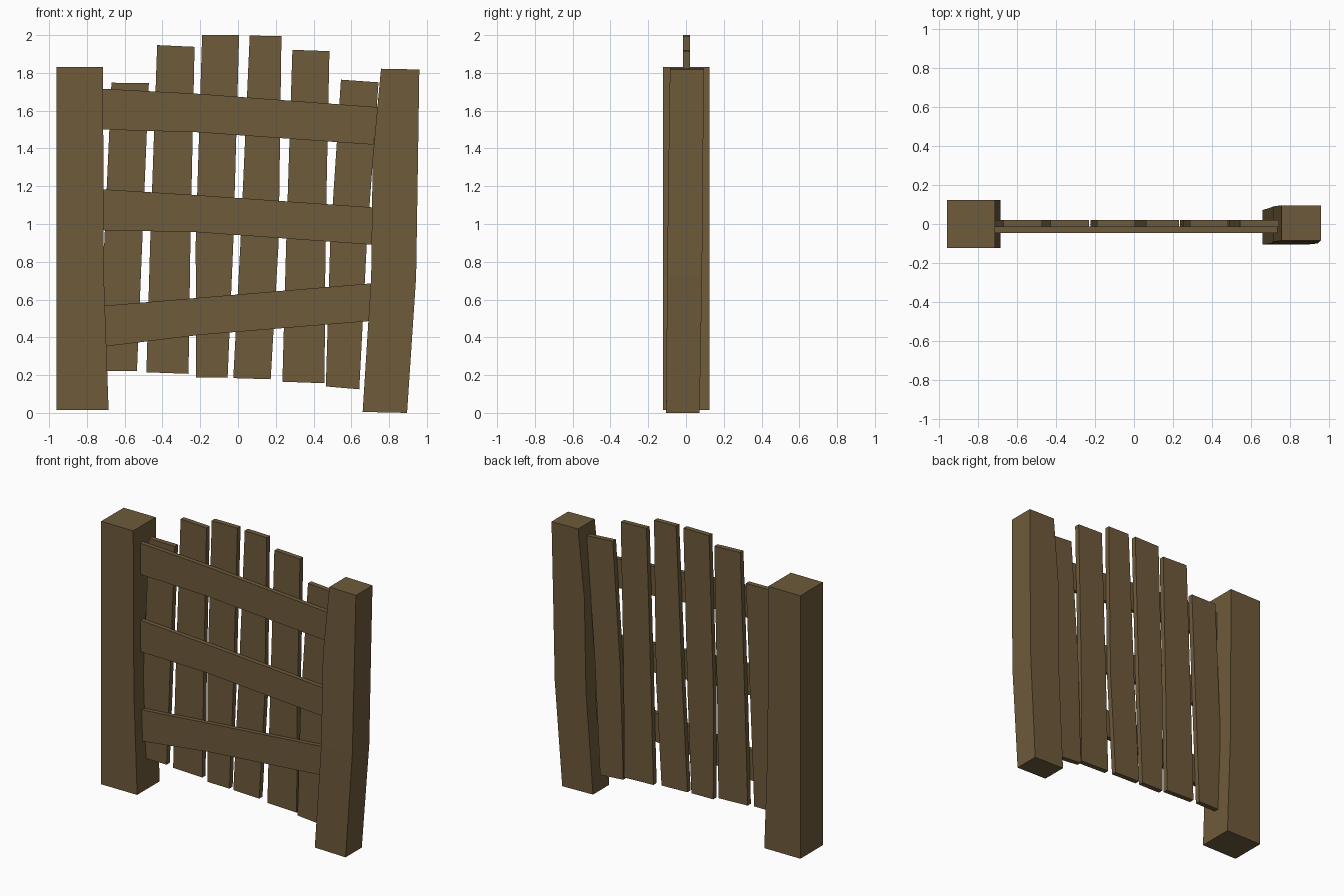
import bpy, bmesh

wood = bpy.data.materials.new("weathered_brown_wood")
wood.diffuse_color = (0.155, 0.103, 0.043, 1)


def board(name, sections):
    """Loft a four-sided board; section = (x1, z1, x2, z2, y_front, y_back)."""
    bm = bmesh.new()
    rings = []
    for x1, z1, x2, z2, yf, yb in sections:
        pts = ((x1, yf, z1), (x2, yf, z2), (x2, yb, z2), (x1, yb, z1))
        rings.append([bm.verts.new(p) for p in pts])
    for a, b in zip(rings, rings[1:]):
        for i in range(4):
            j = (i + 1) % 4
            bm.faces.new((a[i], a[j], b[j], b[i]))
    bm.faces.new(rings[0][::-1])
    bm.faces.new(rings[-1])
    bmesh.ops.recalc_face_normals(bm, faces=bm.faces)
    me = bpy.data.meshes.new(name)
    bm.to_mesh(me)
    bm.free()
    me.materials.append(wood)
    ob = bpy.data.objects.new(name, me)
    bpy.context.collection.objects.link(ob)


# Posts: thick, slightly bent timbers
board("left_post", [
    (-0.96, 0.015, -0.685, 0.015, -0.122, 0.124),
    (-0.96, 0.72, -0.71, 0.72, -0.122, 0.124),
    (-0.96, 1.83, -0.715, 1.83, -0.122, 0.124)])
board("right_post", [
    (0.66, 0.005, 0.895, 0.0, -0.105, 0.072),
    (0.705, 0.72, 0.943, 0.72, -0.10, 0.085),
    (0.713, 1.35, 0.953, 1.35, -0.092, 0.09),
    (0.757, 1.822, 0.96, 1.818, -0.085, 0.096)])

# Upright planks: bottom, middle and top edges as (x left, x right, z left, z right)
planks = [
    ((-0.74, -0.535, 0.223, 0.223), (-0.708, -0.507, 0.9, 0.9), (-0.67, -0.472, 1.748, 1.746)),
    ((-0.485, -0.262, 0.215, 0.207), (-0.465, -0.252, 0.9, 0.9), (-0.428, -0.23, 1.947, 1.938)),
    ((-0.222, -0.055, 0.188, 0.186), (-0.224, -0.025, 0.9, 0.9), (-0.19, 0.006, 2.0, 2.0)),
    ((-0.025, 0.173, 0.184, 0.178), (0.013, 0.215, 0.9, 0.9), (0.062, 0.23, 1.998, 1.994)),
    ((0.235, 0.458, 0.165, 0.157), (0.255, 0.463, 0.9, 0.9), (0.288, 0.484, 1.922, 1.915)),
    ((0.465, 0.642, 0.14, 0.125), (0.488, 0.682, 0.9, 0.9), (0.545, 0.744, 1.764, 1.75)),
]
for n, plank in enumerate(planks, 1):
    board(f"plank_{n}", [(xl, zl, xr, zr, -0.015, 0.02) for xl, xr, zl, zr in plank])

# Cross rails: left end, bend and right end as (x bottom, z bottom, x top, z top)
rails = {
    "upper": ((-0.718, 1.50, -0.718, 1.716), (-0.22, 1.486, -0.22, 1.69), (0.717, 1.42, 0.745, 1.618)),
    "middle": ((-0.715, 0.967, -0.717, 1.184), (-0.22, 0.957, -0.22, 1.153), (0.715, 0.89, 0.715, 1.088)),
    "lower": ((-0.70, 0.352, -0.71, 0.567), (-0.2, 0.413, -0.2, 0.61), (0.697, 0.486, 0.71, 0.686)),
}
for name, rail in rails.items():
    board(f"{name}_rail", [(*s, -0.045, -0.014) for s in rail])
